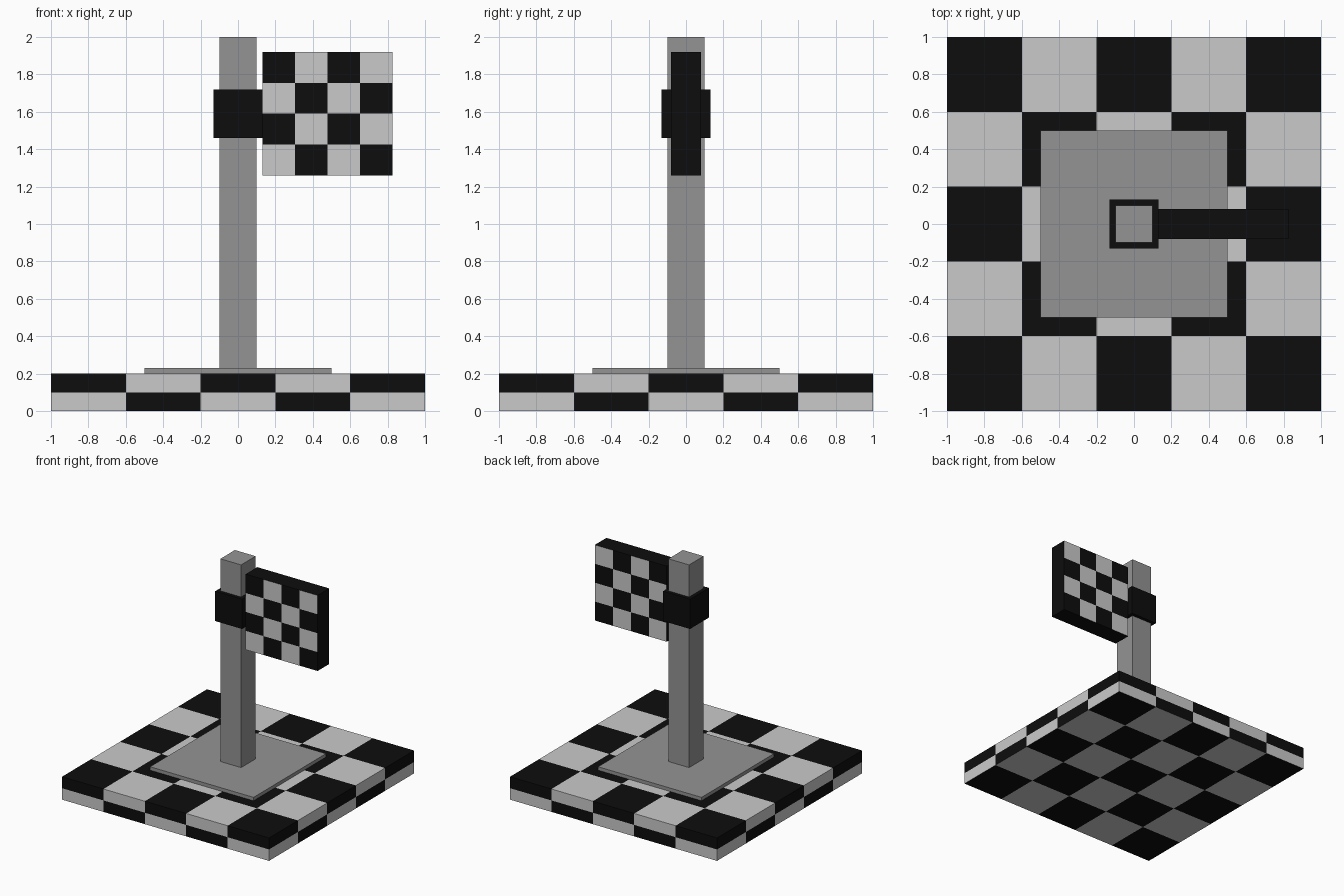
import bpy, bmesh
from mathutils import Vector

if "Cube" in bpy.data.objects:
    bpy.data.objects.remove(bpy.data.objects["Cube"])


def material(name, rgb):
    m = bpy.data.materials.new(name)
    m.diffuse_color = (*rgb, 1)
    m.use_nodes = True
    m.node_tree.nodes["Principled BSDF"].inputs["Base Color"].default_value = m.diffuse_color
    return m


white = material("pale_grey", (0.59, 0.59, 0.59))
black = material("black", (0.004, 0.004, 0.004))
grey = material("mid_grey", (0.295, 0.295, 0.295))


def block(name, lo, hi, mats, cuts=(1, 1, 1), rule=None):
    """Box from lo to hi, sliced into cuts cells per axis; rule picks the material."""
    lo, hi = Vector(lo), Vector(hi)
    size = hi - lo
    bm = bmesh.new()
    bmesh.ops.create_cube(bm, size=1)
    for v in bm.verts:
        v.co = lo + Vector((v.co[a] + 0.5) * size[a] for a in range(3))
    for axis, n in enumerate(cuts):
        for k in range(1, n):
            point, normal = lo.copy(), Vector((0, 0, 0))
            point[axis] += size[axis] * k / n
            normal[axis] = 1
            bmesh.ops.bisect_plane(bm, geom=bm.verts[:] + bm.edges[:] + bm.faces[:],
                                   plane_co=point, plane_no=normal)
    bm.normal_update()
    if rule:
        for f in bm.faces:
            c = f.calc_center_median() - lo
            cell = [min(n - 1, int(c[a] / size[a] * n)) for a, n in enumerate(cuts)]
            f.material_index = rule(cell, f.normal)
    mesh = bpy.data.meshes.new(name)
    bm.to_mesh(mesh)
    bm.free()
    for m in mats:
        mesh.materials.append(m)
    ob = bpy.data.objects.new(name, mesh)
    bpy.context.collection.objects.link(ob)
    return ob


def base_rule(cell, normal):
    # top and underside share one checker, the lower side row is inverted
    i, j, k = cell
    flip = abs(normal.z) < 0.5 and k == 0
    return (i + j + flip) % 2


def flag_rule(cell, normal):
    # checkers on front and back only, black rim
    return (cell[0] + cell[2] + 1) % 2 if abs(normal.y) < -1 else (
        (cell[0] + 3 - cell[2]) % 2 if abs(normal.y) > 0.5 else 0)


# checkered base slab
block("base", (-1, -1, 0), (1, 1, 0.2), (black, white), (5, 5, 2), base_rule)
# thin foot plate and post
block("foot_plate", (-0.5, -0.5, 0.2), (0.5, 0.5, 0.23), (grey,))
block("post", (-0.1, -0.1, 0.23), (0.1, 0.1, 2), (grey,))
# band that clasps the flag to the post
block("band", (-0.13, -0.13, 1.46), (0.13, 0.13, 1.72), (black,))
# checkered flag
block("flag", (0.13, -0.08, 1.26), (0.825, 0.08, 1.92), (black, white), (4, 1, 4), flag_rule)
